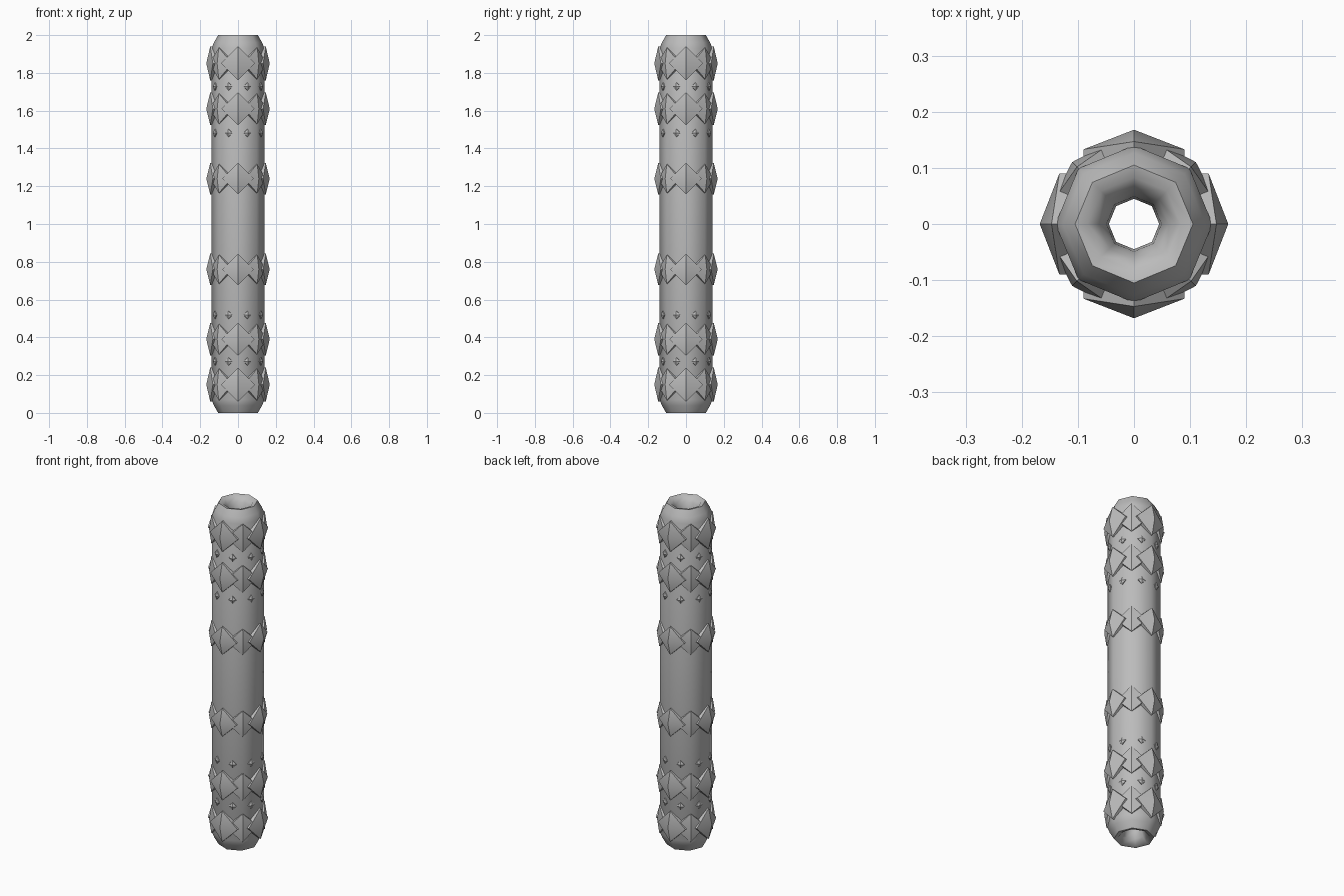
import bpy, bmesh, math

if "Cube" in bpy.data.objects:
    bpy.data.objects.remove(bpy.data.objects["Cube"])

grey = bpy.data.materials.new("grey")
grey.diffuse_color = (0.5, 0.5, 0.5, 1)
grey.use_nodes = True
grey.node_tree.nodes["Principled BSDF"].inputs["Base Color"].default_value = grey.diffuse_color


def finish(name, bm, angle):
    bmesh.ops.recalc_face_normals(bm, faces=bm.faces)
    me = bpy.data.meshes.new(name)
    bm.to_mesh(me)
    bm.free()
    me.materials.append(grey)
    ob = bpy.data.objects.new(name, me)
    bpy.context.collection.objects.link(ob)
    bpy.ops.object.select_all(action='DESELECT')
    ob.select_set(True)
    bpy.context.view_layer.objects.active = ob
    bpy.ops.object.shade_smooth_by_angle(angle=math.radians(angle))
    return ob


# Hollow eight-sided tube with rounded ends, turned from a closed profile
half = [(0.14, 1.0), (0.14, 1.93), (0.127, 1.962), (0.105, 2.0), (0.083, 1.995),
        (0.062, 1.97), (0.049, 1.93), (0.045, 1.88), (0.045, 1.0)]
profile = half + [(r, 2 - z) for r, z in reversed(half[1:-1])]
bm = bmesh.new()
rings = []
for i in range(8):
    a = i * math.pi / 4
    rings.append([bm.verts.new((r * math.cos(a), r * math.sin(a), z)) for r, z in profile])
n = len(profile)
for i in range(8):
    p, q = rings[i], rings[(i + 1) % 8]
    for j in range(n):
        k = (j + 1) % n
        bm.faces.new((p[j], q[j], q[k], p[k]))
finish("tube", bm, 50)


def stud(bm, a, z, w, h, r_back, r_side, r_end, r_tip):
    """Diamond pyramid facing outward at angle a, with a skirt sunk in the tube."""
    ca, sa = math.cos(a), math.sin(a)

    def vert(r, t, dz):
        return bm.verts.new((r * ca - t * sa, r * sa + t * ca, z + dz))

    rim = [(w, 0, r_side), (0, h, r_end), (-w, 0, r_side), (0, -h, r_end)]
    front = [vert(r, t, dz) for t, dz, r in rim]
    back = [vert(r_back, t, dz) for t, dz, r in rim]
    tip = vert(r_tip, 0, 0)
    for i in range(4):
        j = (i + 1) % 4
        bm.faces.new((front[i], front[j], tip))
        bm.faces.new((back[i], back[j], front[j], front[i]))
    bm.faces.new(back)


# Large studs: six rings, the ones on the axes stand proud of the diagonal ones
bm = bmesh.new()
for d, size in ((0.85, 0.09), (0.61, 0.087), (0.24, 0.083)):
    for z in (1.0 + d, 1.0 - d):
        for i in range(8):
            a = i * math.pi / 4
            if i % 2 == 0:
                stud(bm, a, z, size, size, 0.11, 0.133, 0.147, 0.168)
            else:
                stud(bm, a, z, size * 0.93, size * 0.93, 0.11, 0.129, 0.144, 0.156)
finish("large_studs", bm, 35)

# Small studs: four rings on the flats of the tube
bm = bmesh.new()
for d in (0.728, 0.482):
    for z in (1.0 + d, 1.0 - d):
        for i in range(8):
            stud(bm, (i + 0.5) * math.pi / 4, z, 0.021, 0.022, 0.12, 0.134, 0.134, 0.142)
finish("small_studs", bm, 35)
